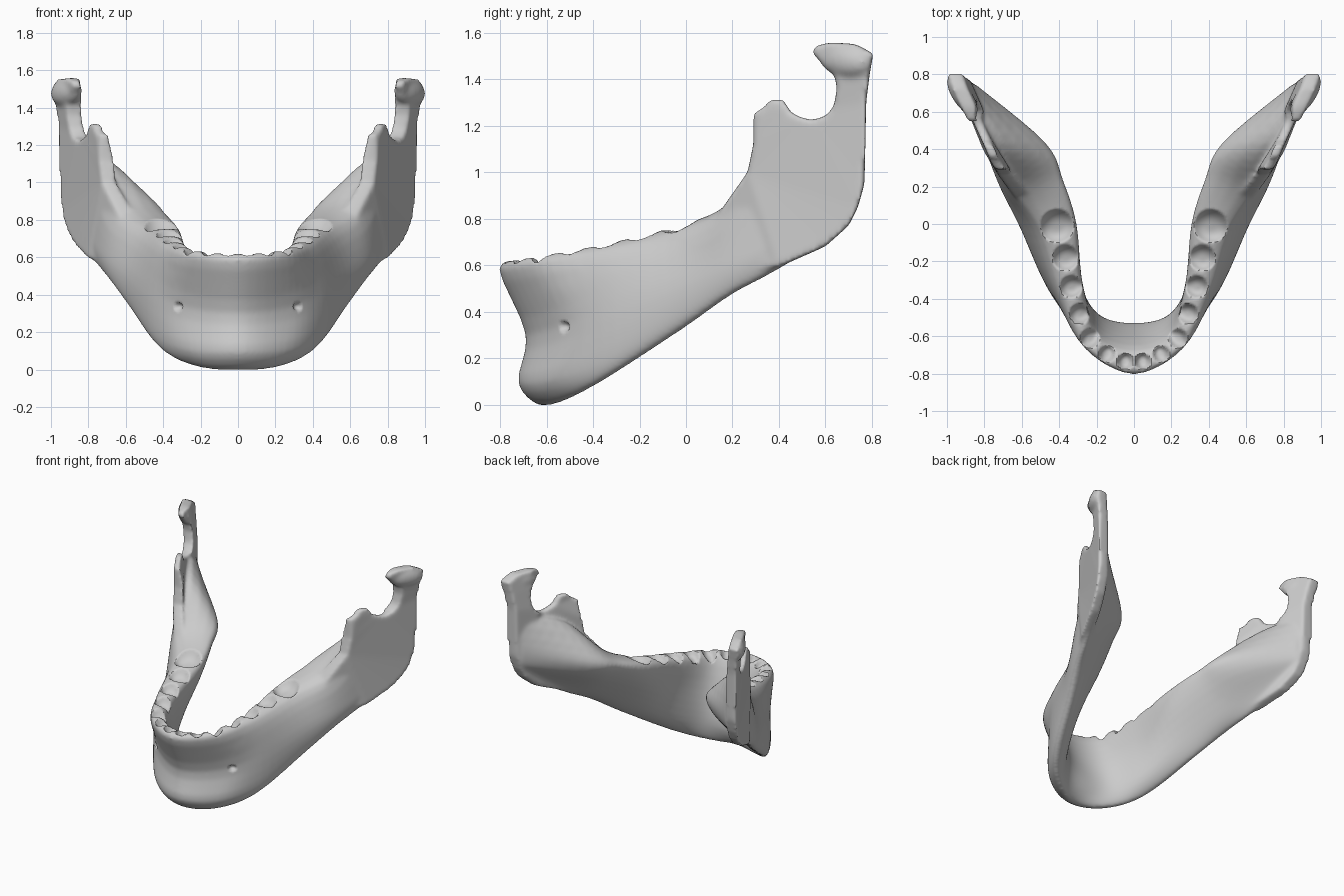
import bpy, bmesh, math
from mathutils import Vector, Matrix

if "Cube" in bpy.data.objects:
    bpy.data.objects.remove(bpy.data.objects["Cube"])

# Rails of the body, from the chin midline back to the jaw angle (right half)
outer_top = [(0, -.805, .585), (.265, -.665, .605), (.40, -.38, .66), (.50, -.03, .75),
             (.64, .18, .855), (.75, .43, 1.14), (.91, .745, 1.25)]
outer_mid = [(0, -.69, .30), (.275, -.56, .33), (.45, -.36, .42), (.60, -.02, .55),
             (.715, .20, .64), (.80, .42, .76), (.93, .745, .92)]
outer_low = [(0, -.722, .09), (.26, -.60, .10), (.445, -.36, .18), (.60, -.02, .38),
             (.705, .20, .51), (.795, .42, .63), (.925, .73, .84)]
bottom = [(0, -.61, -.005), (.20, -.53, .01), (.39, -.36, .10), (.55, -.02, .32),
          (.66, .20, .475), (.76, .42, .595), (.905, .72, .81)]
inner_low = [(0, -.53, .12), (.19, -.485, .15), (.33, -.30, .21), (.46, 0, .41),
             (.58, .24, .55), (.70, .46, .68), (.88, .73, .84)]
inner_mid = [(0, -.57, .32), (.18, -.51, .35), (.29, -.30, .45), (.335, 0, .60),
             (.42, .24, .72), (.52, .45, .80), (.855, .745, .90)]
inner_top = [(0, -.68, .585), (.20, -.60, .605), (.28, -.34, .66), (.32, 0, .755),
             (.39, .22, .835), (.49, .43, .92), (.85, .745, 1.03)]
rails = [outer_top, outer_mid, outer_low, bottom, inner_low, inner_mid, inner_top]

# Side outline (y, z) of the upright branch with its two prongs
ramus = [(.07, .70), (.16, .85), (.265, 1.0), (.29, 1.12), (.29, 1.255), (.33, 1.275),
         (.365, 1.312), (.42, 1.312), (.45, 1.26), (.49, 1.237), (.545, 1.225), (.60, 1.24),
         (.635, 1.28), (.65, 1.36), (.635, 1.43), (.59, 1.46), (.54, 1.515), (.56, 1.545),
         (.63, 1.558), (.73, 1.55), (.806, 1.51), (.79, 1.42), (.775, 1.3), (.768, .95),
         (.74, .85), (.70, .77), (.60, .68), (.40, .592), (.25, .57)]


def spline(pts, n, closed=False):
    """Catmull-Rom points, n steps per span."""
    m, out = len(pts), []
    at = (lambda i: pts[i % m]) if closed else (lambda i: pts[max(0, min(m - 1, i))])
    for i in range(m if closed else m - 1):
        a, b, c, d = at(i - 1), at(i), at(i + 1), at(i + 2)
        for k in range(n):
            t = k / n
            out.append(.5 * (2 * b + (c - a) * t + (2 * a - 5 * b + 4 * c - d) * t ** 2
                             + (3 * b - a - 3 * c + d) * t ** 3))
    return out if closed else out + [pts[-1]]


def full_arch(rail):
    right = [Vector(p) for p in rail]
    left = [Vector((-p.x, p.y, p.z)) for p in reversed(right[1:])]
    return spline(left + right, 6)


def branch_x(y, z):
    """Outer face of the upright branch: sinks into the body in front, leans in at the prong."""
    x = .65 + .40 * y - .38 * max(0, .32 - y)
    x -= .04 * max(0, z - .85) * max(0, min(1, (.7 - y) / .3))
    if y > .5:
        x += .12 * max(0, z - 1.27)
    return x


bm = bmesh.new()

# Horseshoe body: loft rounded sections through the rails
curves = [full_arch(r) for r in rails]
rings = [[bm.verts.new(p) for p in spline(list(sec), 4, True)] for sec in zip(*curves)]
for a, b in zip(rings, rings[1:]):
    for i in range(len(a)):
        j = (i + 1) % len(a)
        bm.faces.new((a[i], a[j], b[j], b[i]))
for cap in (rings[0], rings[-1]):
    bm.faces.new(cap)

for s in (1, -1):
    # Upright branch: slanted plate
    sides = [[], []]
    for y, z in ramus:
        x = branch_x(y, z)
        t = .05 if z > 1.2 and y < .6 else .085
        sides[0].append(bm.verts.new((s * x, y, z)))
        sides[1].append(bm.verts.new((s * (x - t), y, z)))
    bm.faces.new(sides[0])
    bm.faces.new(sides[1])
    for i in range(len(ramus)):
        j = (i + 1) % len(ramus)
        bm.faces.new((sides[0][i], sides[0][j], sides[1][j], sides[1][i]))
    # Joint head
    bmesh.ops.create_uvsphere(bm, u_segments=24, v_segments=12, radius=1, matrix=(
        Matrix.Translation((s * .918, .685, 1.48))
        @ Matrix.Rotation(s * math.radians(56), 4, 'Z')
        @ Matrix.Rotation(s * math.radians(6), 4, 'Y')
        @ Matrix.Diagonal((.13, .052, .072, 1))))

bmesh.ops.triangulate(bm, faces=bm.faces[:])
bmesh.ops.recalc_face_normals(bm, faces=bm.faces[:])
mesh = bpy.data.meshes.new("jaw_bone")
bm.to_mesh(mesh)
bm.free()
jaw = bpy.data.objects.new("jaw_bone", mesh)
bpy.context.collection.objects.link(jaw)
bpy.context.view_layer.objects.active = jaw
jaw.select_set(True)

# Fuse the parts into one smooth skin
fuse = jaw.modifiers.new("fuse", 'REMESH')
fuse.mode, fuse.voxel_size = 'VOXEL', .011
soft = jaw.modifiers.new("soften", 'SMOOTH')
soft.factor, soft.iterations = .5, 16
for name in ("fuse", "soften"):
    bpy.ops.object.modifier_apply(modifier=name)

# Tooth sockets (x, y, radius, depth) and the small nerve holes
sockets = [(.41, -.01, .09, .055), (.365, -.18, .07, .05), (.335, -.335, .06, .05),
           (.29, -.48, .055, .05), (.235, -.612, .052, .05), (.145, -.695, .045, .045),
           (.047, -.735, .043, .045)]
bm = bmesh.new()
bm.from_mesh(jaw.data)
bm.normal_update()
moves = []
for v in bm.verts:
    p = Vector((abs(v.co.x), v.co.y, v.co.z))
    if v.normal.z > .25 and .5 < p.z < .9:
        for x, y, r, depth in sockets:
            d = math.hypot(p.x - x, p.y - y) / r
            if d < 1:
                moves.append((v, Vector((0, 0, -depth * (1 - d ** 3)))))
    d = math.hypot(p.x - .32, p.z - .335) / .024
    if d < 1 and v.normal.y < -.2 and p.y < -.4:
        moves.append((v, v.normal * -.025 * (1 - d * d)))
for v, off in moves:
    v.co += off
low = min(v.co.z for v in bm.verts)
for v in bm.verts:
    v.co.z -= low
bm.to_mesh(jaw.data)
bm.free()
bpy.ops.object.shade_smooth_by_angle(angle=math.radians(50))
